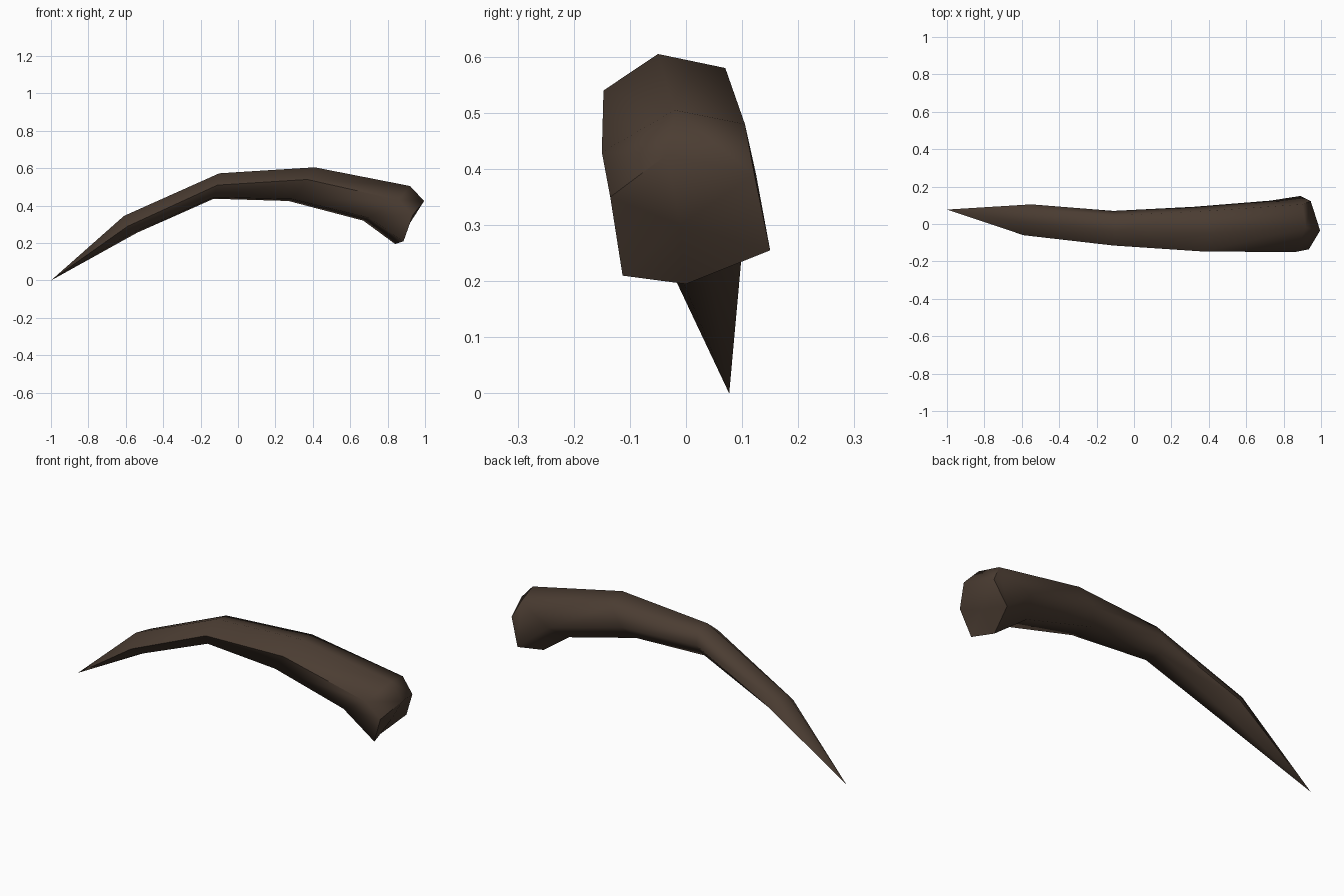
import bpy, bmesh, math

if "Cube" in bpy.data.objects:
    bpy.data.objects.remove(bpy.data.objects["Cube"])

mat = bpy.data.materials.new("dark brown horn")
mat.diffuse_color = (0.07, 0.046, 0.032, 1)
mat.use_nodes = True
mat.node_tree.nodes["Principled BSDF"].inputs["Base Color"].default_value = mat.diffuse_color

# Six-sided cross-sections: top, back top, back, bottom, front bottom, front
sections = [
    [(-.61, .01, .345), (-.58, .085, .345), (-.55, .105, .31), (-.54, .04, .255), (-.56, -.03, .26), (-.59, -.06, .29)],
    [(-.10, -.04, .573), (-.10, .045, .56), (-.11, .07, .50), (-.13, .03, .437), (-.13, -.07, .445), (-.11, -.115, .51)],
    [(.41, -.05, .605), (.39, .07, .58), (.32, .092, .49), (.27, .035, .425), (.29, -.10, .435), (.37, -.147, .54)],
    [(.92, -.02, .505), (.90, .105, .48), (.73, .125, .39), (.67, .03, .32), (.70, -.11, .335), (.86, -.15, .43)],
    [(.995, -.035, .425), (.945, .122, .39), (.89, .15, .255), (.84, 0, .195), (.885, -.113, .21), (.935, -.135, .35)],
]

bm = bmesh.new()
rings = [[bm.verts.new(p) for p in s] for s in sections]
tip = bm.verts.new((-1, .077, 0))
root = bm.verts.new((.915, -.01, .30))


def fan(centre, ring):
    for i in range(6):
        bm.faces.new((centre, ring[i], ring[(i + 1) % 6]))


# Pointed tip, curved body, flared root
fan(tip, rings[0])
for a, b in zip(rings, rings[1:]):
    for i in range(6):
        j = (i + 1) % 6
        bm.faces.new((a[i], a[j], b[j], b[i]))
fan(root, rings[-1])
bmesh.ops.recalc_face_normals(bm, faces=bm.faces)

me = bpy.data.meshes.new("horn")
bm.to_mesh(me)
bm.free()
me.materials.append(mat)
horn = bpy.data.objects.new("horn", me)
bpy.context.collection.objects.link(horn)
bpy.context.view_layer.objects.active = horn
horn.select_set(True)
bpy.ops.object.shade_smooth_by_angle(angle=math.radians(65))
